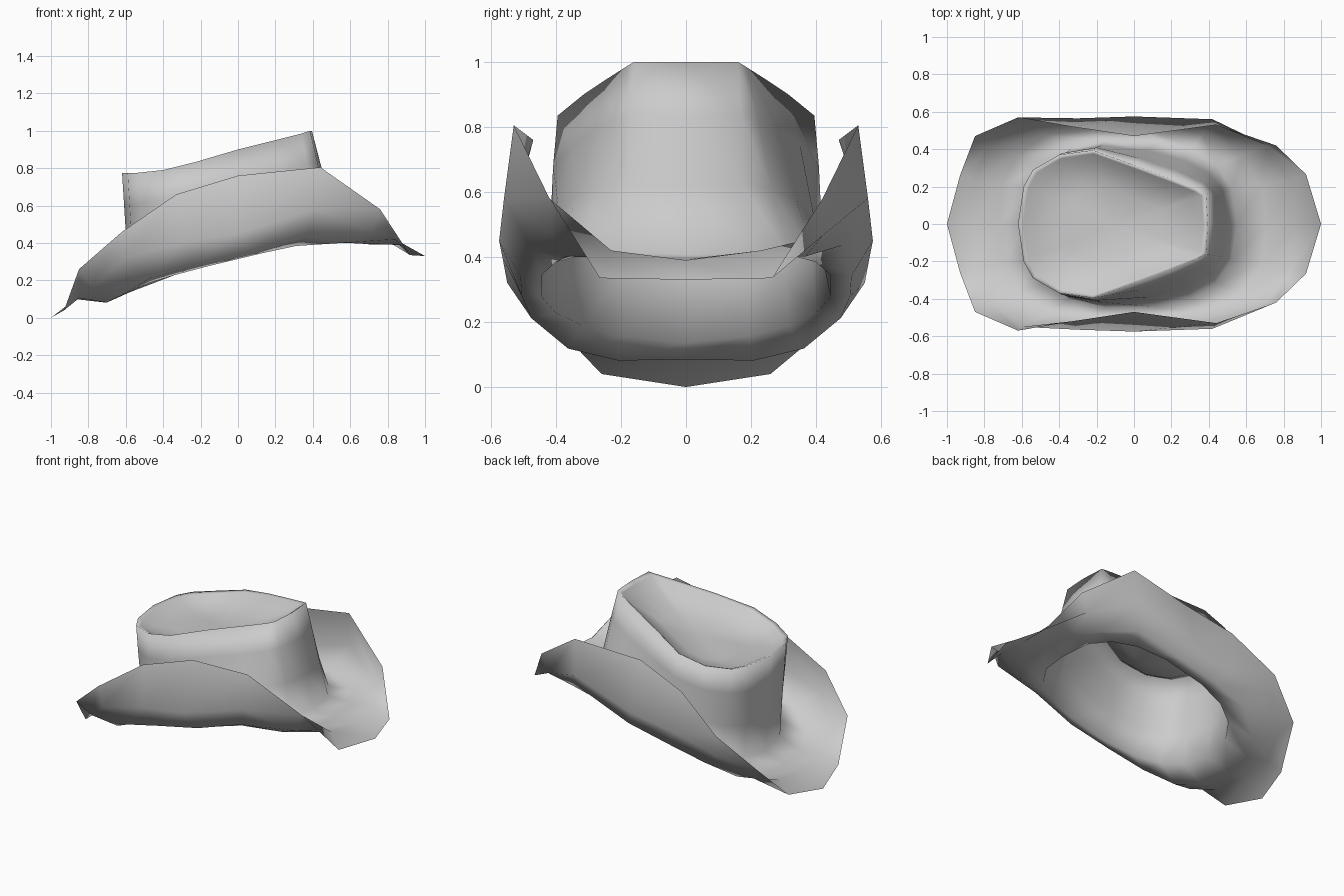
import bpy
import bmesh
from math import sin, cos, pi, radians, copysign
from mathutils import Vector

cube = bpy.data.objects.get("Cube")
if cube:
    bpy.data.objects.remove(cube, do_unlink=True)

felt = bpy.data.materials.new("grey felt")
felt.use_nodes = True
felt.diffuse_color = (0.6, 0.6, 0.6, 1)
felt.node_tree.nodes["Principled BSDF"].inputs["Base Color"].default_value = (0.6, 0.6, 0.6, 1)


def points(*coords):
    return [Vector(c) for c in coords]


def blend(ring_a, ring_b, amount, width=1.0):
    """Ring between two others, optionally narrowed or widened across y."""
    ring = [a.lerp(b, amount) for a, b in zip(ring_a, ring_b)]
    for p in ring:
        p.y *= width
    return ring


def full_loop(half):
    """Mirror a half ring, given from the back round to the front, across y."""
    mirrored = [Vector((p.x, -p.y, p.z)) for p in half[-2:0:-1]]
    return half + mirrored


def inset(ring, centre, scale, drop):
    """Shrink a ring towards a centre point, keeping its tilt, and lower it."""
    return [centre.lerp(p, scale) - Vector((0, 0, drop)) for p in ring]


def rounded(value):
    """Squares off a circle's sine or cosine a little."""
    return copysign(abs(value) ** .8, value)


def build_sheet(name, half_rings, close_with):
    bm = bmesh.new()
    loops = [[bm.verts.new(p) for p in full_loop(half)] for half in half_rings]
    count = len(loops[0])
    for outer, inner in zip(loops, loops[1:]):
        for i in range(count):
            j = (i + 1) % count
            bm.faces.new((outer[i], outer[j], inner[j], inner[i]))
    tip = bm.verts.new(close_with)
    for i in range(count):
        bm.faces.new((loops[-1][i], loops[-1][(i + 1) % count], tip))
    bmesh.ops.recalc_face_normals(bm, faces=bm.faces)
    bm.normal_update()
    # The sheet should face up and outwards
    if sum(f.normal.z * f.calc_area() for f in bm.faces) < 0:
        bmesh.ops.reverse_faces(bm, faces=bm.faces)
    mesh = bpy.data.meshes.new(name)
    bm.to_mesh(mesh)
    bm.free()
    mesh.materials.append(felt)
    obj = bpy.data.objects.new(name, mesh)
    bpy.context.collection.objects.link(obj)
    bpy.ops.object.select_all(action="DESELECT")
    obj.select_set(True)
    bpy.context.view_layer.objects.active = obj
    bpy.ops.object.shade_smooth_by_angle(angle=radians(150))


# Outer edge of the brim, curled up along both sides
brim_edge = points(
    (-1, 0, 0), (-.93, .26, .04), (-.85, .47, .26), (-.62, .57, .46),
    (-.33, .52, .66), (0, .47, .76), (.44, .53, .805), (.76, .42, .58),
    (.92, .265, .335), (1, 0, .33))

# Widest line of the brim, where the curl begins
brim_bend = points(
    (-.87, 0, .1), (-.85, .23, .105), (-.78, .41, .165), (-.6, .55, .32),
    (-.3, .565, .4), (0, .575, .45), (.42, .56, .58), (.71, .42, .465),
    (.84, .23, .42), (.86, 0, .39))

# Head opening: a tilted, slightly squared oval
opening = []
for i in range(len(brim_edge)):
    a = pi * i / (len(brim_edge) - 1)
    x = -.015 - .565 * rounded(cos(a))
    opening.append(Vector((x, .45 * rounded(sin(a)), .275 + .24 * x + .04 * sin(a))))

# Underside of the brim sags between the opening and the bend
brim_low = blend(opening, brim_bend, .5)
for p in brim_low:
    p.z -= .02 - .02 * p.x + .07 * p.y

# Crown rim, narrow at the high front
crown_rim = points(
    (-.62, 0, .775), (-.59, .2, .775), (-.54, .29, .775), (-.4, .37, .79),
    (-.22, .395, .835), (0, .315, .9), (.2, .24, .95), (.34, .185, .985),
    (.385, .16, 1), (.395, 0, 1))

# Crown wall flares out at its foot
wall_low = blend(opening, crown_rim, .35, .98)
wall_high = blend(opening, crown_rim, .72)

# Sunken top of the crown: rolled lip, sloping sides, soft floor
crown_centre = Vector((-.1, 0, .87))
lip = inset(crown_rim, crown_centre, .95, .012)
dent_edge = inset(crown_rim, crown_centre, .84, .05)
dent_floor = inset(crown_rim, crown_centre, .5, .1)

build_sheet("hat", [brim_edge, brim_bend, brim_low, opening, wall_low,
                    wall_high, crown_rim, lip, dent_edge, dent_floor],
            close_with=crown_centre - Vector((0, 0, .1)))
